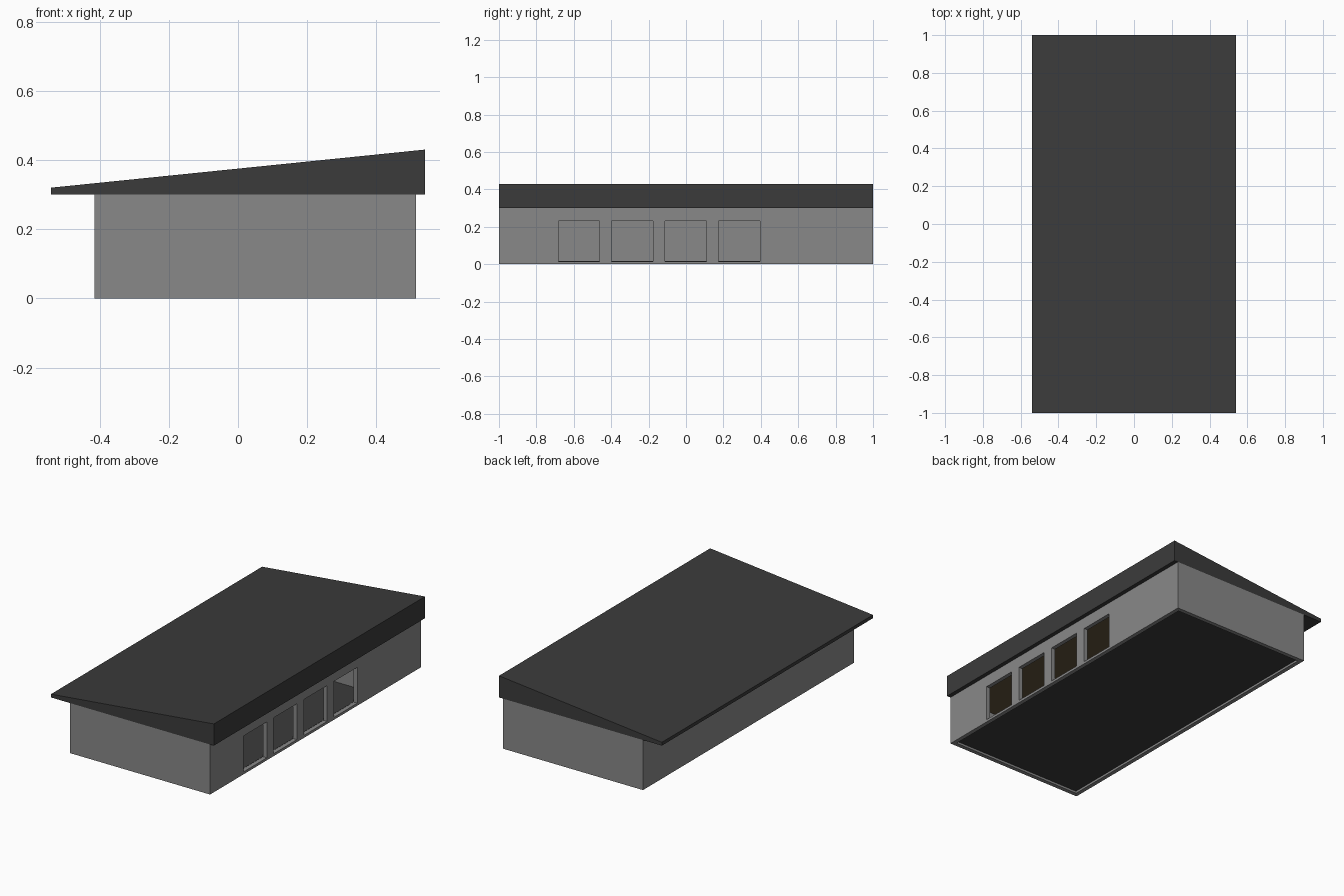
import bpy, bmesh

if "Cube" in bpy.data.objects:
    bpy.data.objects.remove(bpy.data.objects["Cube"])


def material(name, rgb):
    m = bpy.data.materials.new(name)
    m.diffuse_color = (*rgb, 1)
    m.use_nodes = True
    m.node_tree.nodes["Principled BSDF"].inputs["Base Color"].default_value = m.diffuse_color
    return m


WALL = material("wall grey", (0.25, 0.25, 0.25))
DARK = material("dark grey", (0.044, 0.044, 0.044))
BROWN = material("ceiling brown", (0.12, 0.085, 0.045))


def prism(name, profile, y0, y1, mat):
    """Extrude an x-z profile along y."""
    bm = bmesh.new()
    face = bm.faces.new([bm.verts.new((x, y0, z)) for x, z in profile])
    new = bmesh.ops.extrude_face_region(bm, geom=[face])["geom"]
    bmesh.ops.translate(bm, vec=(0, y1 - y0, 0),
                        verts=[v for v in new if isinstance(v, bmesh.types.BMVert)])
    bmesh.ops.recalc_face_normals(bm, faces=bm.faces)
    mesh = bpy.data.meshes.new(name)
    bm.to_mesh(mesh)
    bm.free()
    mesh.materials.append(mat)
    ob = bpy.data.objects.new(name, mesh)
    bpy.context.collection.objects.link(ob)
    return ob


def box(name, x0, x1, y0, y1, z0, z1, mat):
    return prism(name, [(x0, z0), (x1, z0), (x1, z1), (x0, z1)], y0, y1, mat)


def cut(target, cutter):
    cutter.hide_render = True
    cutter.hide_viewport = True
    mod = target.modifiers.new(cutter.name, 'BOOLEAN')
    mod.operation = 'DIFFERENCE'
    mod.solver = 'EXACT'
    mod.object = cutter


X0, X1, T = -0.415, 0.515, 0.025

# Hollow wall shell
walls = box("walls", X0, X1, -1, 1, 0, 0.30, WALL)
cut(walls, box("room_cutter", X0 + T, X1 - T, -1 + T, 1 - T, -0.1, 0.4, WALL))

# Row of four openings in the right wall
for i in range(4):
    y = -0.683 + i * 0.286
    cut(walls, box(f"opening_cutter_{i + 1}", X1 - 0.1, X1 + 0.1,
                   y, y + 0.22, 0.015, 0.23, WALL))

# Interior: floor, ceiling and partition
box("floor", X0 + T, X1 - T, -1 + T, 1 - T, 0.013, 0.016, DARK)
box("ceiling", X0 + T, X1 - T, -1 + T, 1 - T, 0.292, 0.299, BROWN)
box("partition", X0 + T, X1 - T, 0.55, 0.575, 0.016, 0.292, WALL)

# Sloped wedge roof with overhang
prism("roof", [(-0.54, 0.30), (0.54, 0.30), (0.54, 0.43), (-0.54, 0.32)], -1, 1, DARK)
